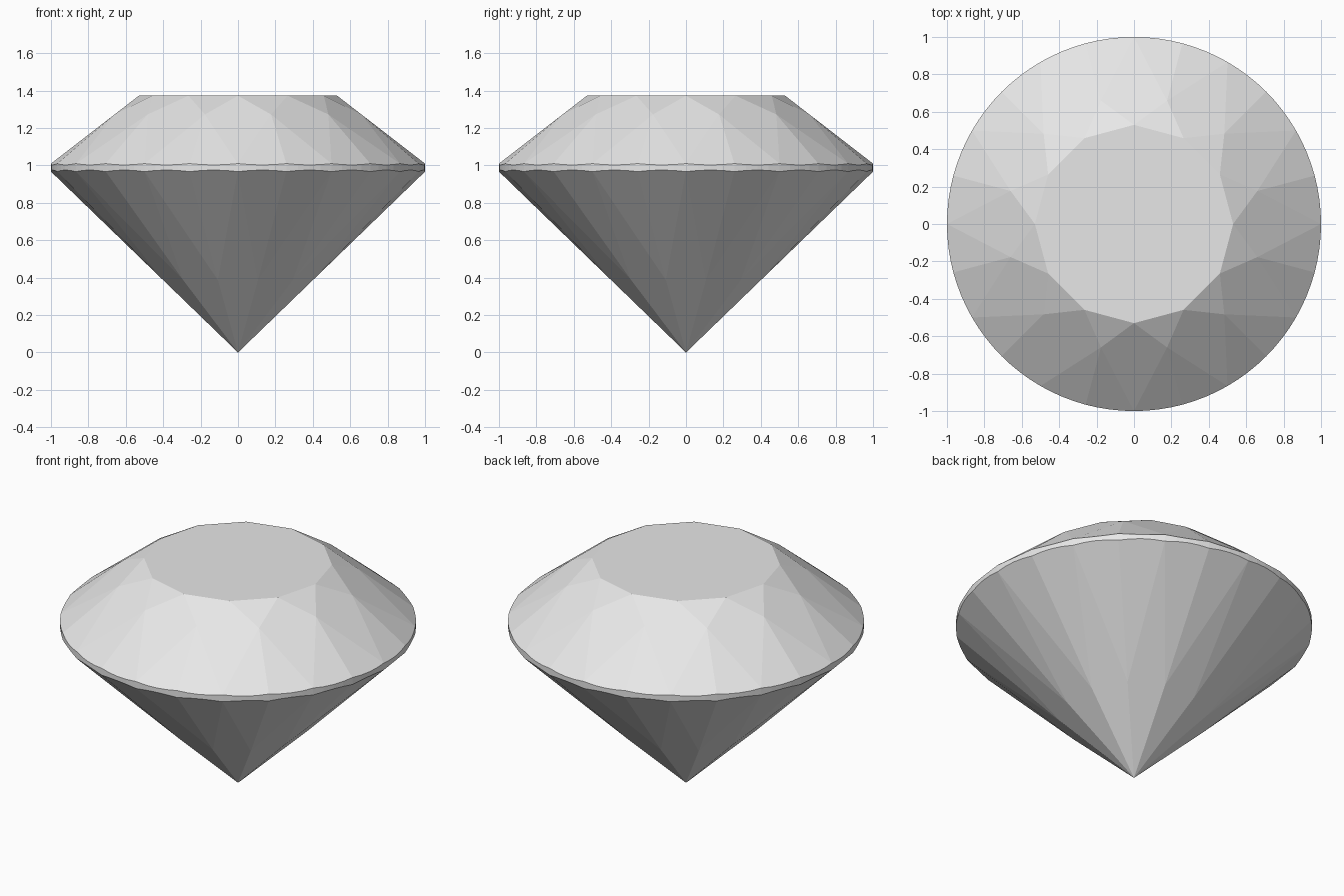
import bpy
import bmesh
from math import sin, cos, pi

cube = bpy.data.objects.get("Cube")
if cube:
    bpy.data.objects.remove(cube, do_unlink=True)

MAINS = 12                # main facets around the stone
STEP = pi / MAINS         # half a main facet
ARC = 4                   # girdle segments per half facet
TABLE_R, TABLE_Z = 0.53, 1.373
STAR_R = 0.683
PAV_R = 0.414
GIRDLE_TOP, GIRDLE_BOTTOM = 1.01, 0.967

# Heights that keep the kite facets planar
star_z = TABLE_Z - (STAR_R * cos(STEP) - TABLE_R) * (TABLE_Z - GIRDLE_TOP) / (1 - TABLE_R)
pav_z = PAV_R * cos(STEP) * GIRDLE_BOTTOM

bm = bmesh.new()


def ring(radius, z, count, offset=0.0):
    turn = 2 * pi / count
    return [bm.verts.new((radius * cos(i * turn + offset), radius * sin(i * turn + offset), z))
            for i in range(count)]


def girdle_ring(z, inner_r, inner_z):
    """Scalloped edge where the half facets cut the round girdle."""
    half = STEP / 2
    slope = (z - inner_z) / (cos(half) - inner_r * cos(half))
    verts = []
    for i in range(2 * MAINS * ARC):
        local = (i % ARC) * STEP / ARC - half
        a = i * STEP / ARC
        verts.append(bm.verts.new((cos(a), sin(a), z + slope * (cos(local) - cos(half)))))
    return verts


table = ring(TABLE_R, TABLE_Z, MAINS)
star = ring(STAR_R, star_z, MAINS, STEP)
upper = girdle_ring(GIRDLE_TOP, STAR_R, star_z)
lower = girdle_ring(GIRDLE_BOTTOM, PAV_R, pav_z)
pavilion = ring(PAV_R, pav_z, MAINS, STEP)
tip = bm.verts.new((0, 0, 0))
total = len(upper)

# Table
bm.faces.new(table)

for i in range(MAINS):
    j = (i + 1) % MAINS
    g = 2 * ARC * i
    # Crown star and kite facets
    bm.faces.new((table[i], star[i], table[j]))
    bm.faces.new((table[i], star[i - 1], upper[g], star[i]))
    # Pavilion kite facets
    bm.faces.new((tip, pavilion[i], lower[g], pavilion[i - 1]))
    # Half facets on both sides of the girdle
    for start in (g, g + ARC):
        arc = [(start + k) % total for k in range(ARC + 1)]
        bm.faces.new([star[i]] + [upper[k] for k in arc])
        bm.faces.new([pavilion[i]] + [lower[k] for k in reversed(arc)])

# Girdle band
for i in range(total):
    j = (i + 1) % total
    bm.faces.new((lower[i], lower[j], upper[j], upper[i]))

bmesh.ops.recalc_face_normals(bm, faces=bm.faces)
mesh = bpy.data.meshes.new("round_cut_gem")
bm.to_mesh(mesh)
bm.free()

# Pale grey stone
stone = bpy.data.materials.new("pale_grey")
stone.use_nodes = True
grey = (0.8, 0.8, 0.8, 1.0)
stone.diffuse_color = grey
stone.node_tree.nodes["Principled BSDF"].inputs["Base Color"].default_value = grey
mesh.materials.append(stone)

gem = bpy.data.objects.new("round_cut_gem", mesh)
bpy.context.collection.objects.link(gem)
